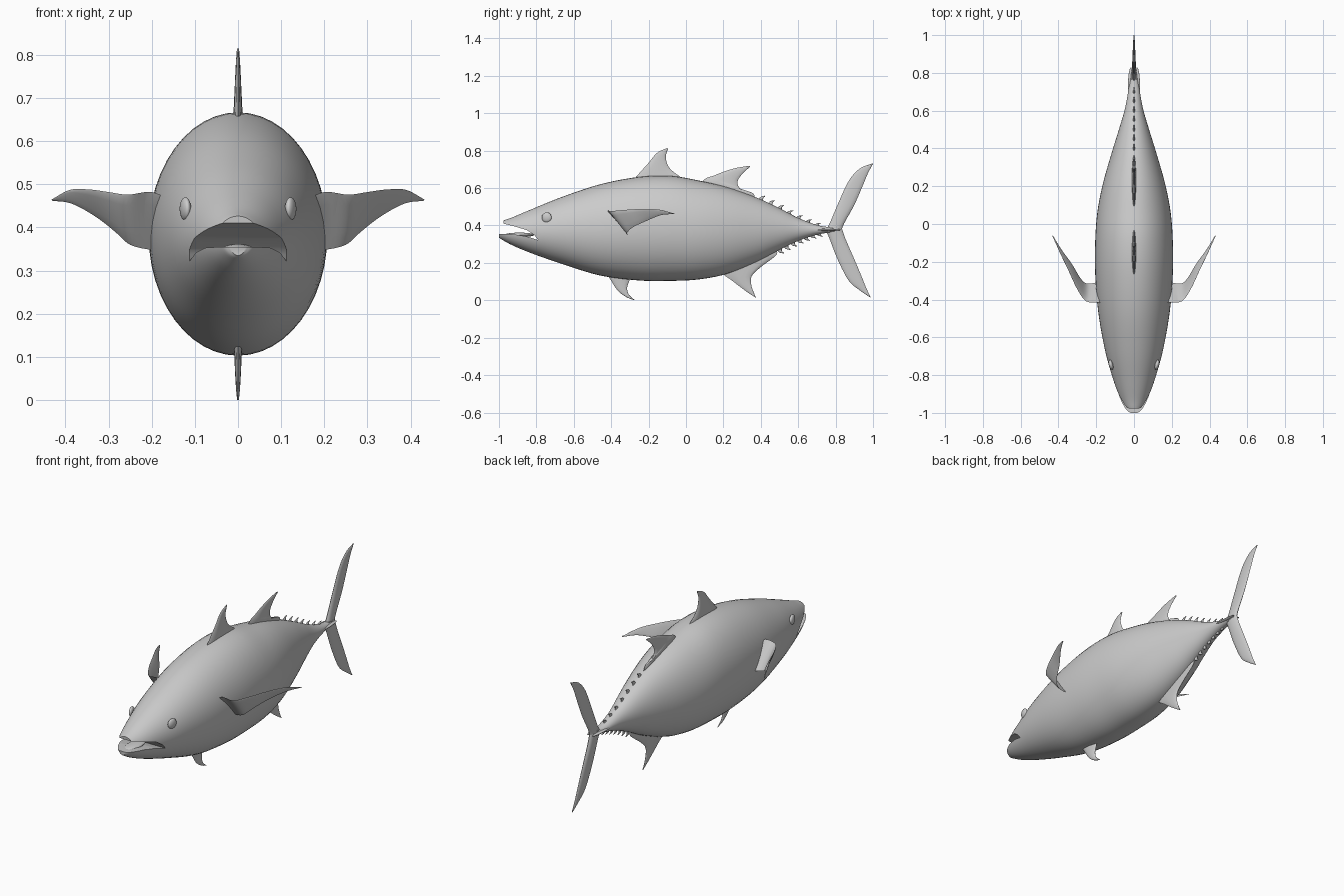
import bpy, bmesh, math
from mathutils import Vector

if "Cube" in bpy.data.objects:
    bpy.data.objects.remove(bpy.data.objects["Cube"], do_unlink=True)

grey = bpy.data.materials.new("plain grey")
grey.use_nodes = True
COLOUR = (0.6, 0.6, 0.6, 1)
grey.diffuse_color = COLOUR
grey.node_tree.nodes["Principled BSDF"].inputs["Base Color"].default_value = COLOUR


def smooth_path(points, steps):
    """Catmull-Rom curve through points of any dimension."""
    pts = [Vector(p) for p in points]
    pts = [2 * pts[0] - pts[1]] + pts + [2 * pts[-1] - pts[-2]]
    out = []
    for a, b, c, d in zip(pts, pts[1:], pts[2:], pts[3:]):
        for i in range(steps):
            t = i / steps
            out.append(0.5 * (2 * b + (c - a) * t + (2 * a - 5 * b + 4 * c - d) * t * t
                              + (3 * b - a - 3 * c + d) * t ** 3))
    return out + [pts[-2]]


def loft(name, rings):
    """Skin closed rings of points and cap both ends."""
    bm = bmesh.new()
    loops = [[bm.verts.new(p) for p in ring] for ring in rings]
    n = len(loops[0])
    for lo, hi in zip(loops, loops[1:]):
        for i in range(n):
            j = (i + 1) % n
            bm.faces.new((lo[i], lo[j], hi[j], hi[i]))
    bm.faces.new(loops[0])
    bm.faces.new(loops[-1])
    bmesh.ops.recalc_face_normals(bm, faces=bm.faces)
    mesh = bpy.data.meshes.new(name)
    bm.to_mesh(mesh)
    bm.free()
    ob = bpy.data.objects.new(name, mesh)
    bpy.context.collection.objects.link(ob)
    mesh.materials.append(grey)
    return ob


def activate(ob):
    bpy.ops.object.select_all(action="DESELECT")
    ob.select_set(True)
    bpy.context.view_layer.objects.active = ob


def shade(ob, angle=40):
    activate(ob)
    bpy.ops.object.shade_smooth_by_angle(angle=math.radians(angle))


def fin(name, lead, trail, thick, side=Vector((1, 0, 0)), steps=5):
    """Lens-section blade between a leading and a trailing edge, root to tip."""
    if len(lead[0]) == 2:
        lead, trail = ([(0, *p) for p in edge] for edge in (lead, trail))
    rings = []
    a_edge, b_edge = smooth_path(lead, steps), smooth_path(trail, steps)
    for k, (a, b) in enumerate(zip(a_edge, b_edge)):
        half = thick * (1 - 0.8 * k / (len(a_edge) - 1))
        ring = []
        for i in range(12):
            t = 2 * math.pi * i / 12
            ring.append(a.lerp(b, 0.5 - 0.5 * math.cos(t)) + side * half * math.sin(t))
        rings.append(ring)
    ob = loft(name, rings)
    shade(ob, 60)
    return ob


# Body: stations of (y, belly z, back z, half width)
stations = [(-1.0, .335, .40, .02), (-.985, .325, .422, .042), (-.93, .295, .443, .072),
            (-.83, .253, .485, .108), (-.67, .197, .55, .153), (-.46, .133, .62, .19),
            (-.25, .106, .66, .206), (-.08, .104, .665, .205), (.07, .112, .64, .193),
            (.22, .142, .605, .163), (.38, .207, .548, .117), (.5, .27, .492, .08),
            (.61, .322, .436, .048), (.72, .355, .398, .028), (.82, .366, .388, .012)]
outline = smooth_path(stations, 5)
rings = []
for y, low, high, half in outline:
    mid, tall = (low + high) / 2, (high - low) / 2
    rings.append([(half * math.cos(t), y, mid + tall * math.sin(t))
                  for t in (2 * math.pi * i / 48 for i in range(48))])
body = loft("body", rings)

# Open mouth cut between the jaws
mouth = [(-1.1, .355), (-.99, .355), (-.92, .353), (-.85, .341), (-.79, .322),
         (-.81, .348), (-.85, .375), (-.92, .396), (-.975, .41), (-.982, .5), (-1.1, .5)]
cutter = loft("mouth_cutter", [[(x, y, z) for y, z in mouth] for x in (-.3, .3)])
cut = body.modifiers.new("mouth", "BOOLEAN")
cut.operation, cut.solver, cut.object = "DIFFERENCE", "EXACT", cutter
activate(body)
bpy.ops.object.modifier_apply(modifier="mouth")
bpy.data.objects.remove(cutter, do_unlink=True)
shade(body)


def edge_height(y, column):
    """Height of the belly (1) or back (2) at y."""
    for a, b in zip(outline, outline[1:]):
        if a[0] <= y <= b[0]:
            return a[column] + (b[column] - a[column]) * (y - a[0]) / (b[0] - a[0])


# Upright fins on the centre line
fin("front_dorsal_fin",
    [(-.3, .62), (-.26, .668), (-.2, .735), (-.155, .788), (-.1, .815)],
    [(.03, .62), (-.04, .667), (-.09, .71), (-.108, .765), (-.096, .811)], .013)
fin("rear_dorsal_fin",
    [(.07, .6), (.1, .648), (.15, .667), (.2, .687), (.27, .708), (.34, .719)],
    [(.37, .53), (.358, .573), (.298, .59), (.275, .63), (.3, .675), (.344, .715)], .012)
fin("anal_fin",
    [(.19, .18), (.2, .14), (.24, .11), (.285, .075), (.33, .042), (.375, .013)],
    [(.47, .28), (.485, .245), (.4, .178), (.352, .13), (.35, .078), (.372, .018)], .012)
fin("pelvic_fin",
    [(-.43, .15), (-.405, .112), (-.365, .052), (-.32, .018), (-.275, 0)],
    [(-.29, .14), (-.303, .105), (-.315, .065), (-.305, .03), (-.276, .003)], .011)

# Tail fin: two mirrored blades meeting at the tail stalk
fin("upper_tail_fin",
    [(.74, .365), (.765, .405), (.81, .51), (.87, .638), (.93, .705), (.998, .732)],
    [(.83, .365), (.845, .41), (.9, .51), (.948, .62), (.973, .68), (1.0, .73)], .014)
fin("lower_tail_fin",
    [(.74, .39), (.765, .335), (.81, .22), (.87, .105), (.93, .053), (.985, .015)],
    [(.832, .39), (.852, .33), (.9, .22), (.94, .125), (.962, .07), (.986, .018)], .014)

# Row of small finlets along the back and the belly
for label, column, sign, start, stop in (("back", 2, 1, .4, .7), ("belly", 1, -1, .5, .71)):
    for i in range(7):
        y = start + (stop - start) * i / 6
        z = edge_height(y, column)
        size = 1 - .07 * i
        fin(f"{label}_finlet_{i + 1}",
            [(y - .022, z - .012 * sign), (y - .004, z + .012 * size * sign),
             (y + .022, z + .02 * size * sign)],
            [(y + .016, z - .02 * sign), (y + .012, z + .004 * sign),
             (y + .024, z + .016 * size * sign)], .007, steps=3)

# Paired parts: side fins, eyes and tail keels
lead = [(.15, -.42, .46), (.2, -.415, .482), (.255, -.408, .476), (.3, -.345, .482),
        (.345, -.25, .488), (.39, -.155, .487), (.43, -.065, .465)]
trail = [(.15, -.3, .345), (.2, -.31, .348), (.25, -.315, .36), (.285, -.285, .39),
         (.33, -.21, .425), (.385, -.135, .455), (.43, -.062, .462)]


def ellipsoid(name, centre, radii, turn=0):
    bpy.ops.mesh.primitive_uv_sphere_add(segments=24, ring_count=14, radius=1, location=centre)
    ob = bpy.context.object
    ob.name, ob.scale, ob.rotation_euler = name, radii, (0, 0, turn)
    ob.data.materials.append(grey)
    shade(ob, 60)


for label, s in (("left", 1), ("right", -1)):
    fin(f"{label}_pectoral_fin", [(s * x, y, z) for x, y, z in lead],
        [(s * x, y, z) for x, y, z in trail], .012, Vector((s * .75, -.45, .48)))
    ellipsoid(f"{label}_eye", (s * .122, -.745, .443), (.012, .027, .027), -s * .24)
    ellipsoid(f"{label}_tail_keel", (s * .016, .73, .377), (.016, .1, .007))

# Tongue resting on the lower jaw
ellipsoid("tongue", (0, -.89, .35), (.035, .08, .012))
